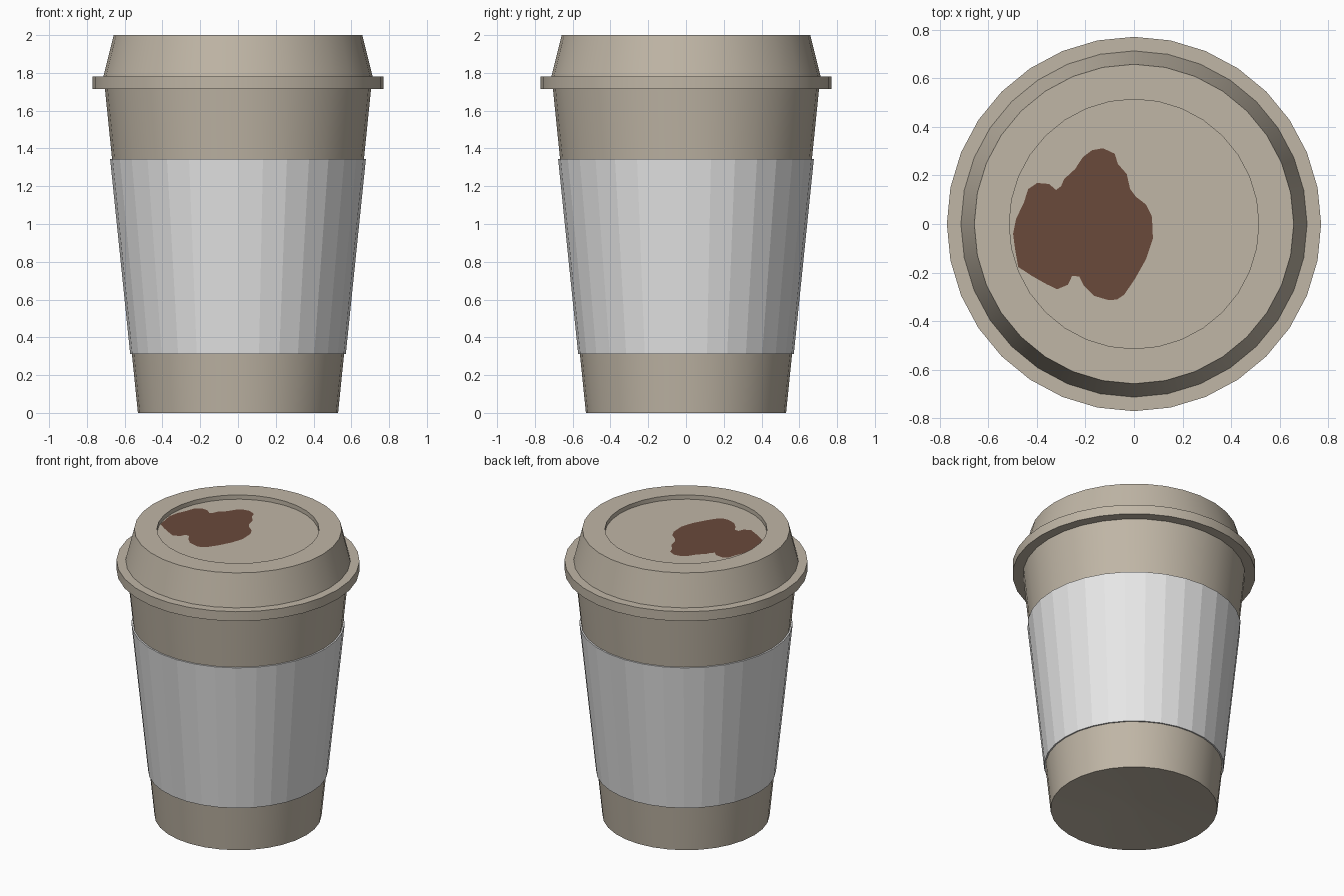
import bpy, bmesh, math

if "Cube" in bpy.data.objects:
    bpy.data.objects.remove(bpy.data.objects["Cube"])

SIDES = 32


def material(name, rgb):
    m = bpy.data.materials.new(name)
    m.diffuse_color = (*rgb, 1.0)
    m.use_nodes = True
    m.node_tree.nodes["Principled BSDF"].inputs["Base Color"].default_value = m.diffuse_color
    return m


beige = material("beige_card", (0.527, 0.468, 0.381))
pale = material("pale_grey_sleeve", (0.80, 0.80, 0.80))
brown = material("coffee_brown", (0.144, 0.067, 0.044))


def finish(bm, name, mat, smooth):
    me = bpy.data.meshes.new(name)
    bm.to_mesh(me)
    bm.free()
    me.materials.append(mat)
    ob = bpy.data.objects.new(name, me)
    bpy.context.collection.objects.link(ob)
    if smooth:
        bpy.ops.object.select_all(action='DESELECT')
        ob.select_set(True)
        bpy.context.view_layer.objects.active = ob
        bpy.ops.object.shade_smooth_by_angle(angle=math.radians(30))
    return ob


def lathe(name, profile, mat, smooth=True, loop=False):
    """Spin (radius, z) points round z; open profiles get capped ends."""
    bm = bmesh.new()
    rings = []
    for r, z in profile:
        rings.append([bm.verts.new((r * math.cos(2 * math.pi * i / SIDES),
                                    r * math.sin(2 * math.pi * i / SIDES), z))
                      for i in range(SIDES)])
    pairs = list(zip(rings, rings[1:]))
    if loop:
        pairs.append((rings[-1], rings[0]))
    else:
        bm.faces.new(rings[0])
        bm.faces.new(rings[-1])
    for a, b in pairs:
        for i in range(SIDES):
            j = (i + 1) % SIDES
            bm.faces.new((a[i], a[j], b[j], b[i]))
    bmesh.ops.recalc_face_normals(bm, faces=bm.faces)
    return finish(bm, name, mat, smooth)


# tapered cup with slightly hollow base
lathe("cup_body", [(0.088, 0.03), (0.53, 0.0), (0.706, 1.73)], beige)

# faceted grip sleeve
lathe("sleeve", [(0.571, 0.313), (0.677, 1.344), (0.660, 1.344), (0.555, 0.313)],
      pale, smooth=False, loop=True)

# lid with flange and sunken top
FLOOR = 1.97
lathe("lid", [(0.69, 1.715), (0.771, 1.715), (0.771, 1.781), (0.713, 1.781),
              (0.658, 2.0), (0.514, 2.0), (0.514, FLOOR)], beige)

# coffee spill lying on the sunken top
outline = [(-.128, .312), (-.08, .29), (-.066, .247), (-.03, .206), (-.016, .144),
           (.008, .112), (.05, .08), (.074, .03), (.078, -.06), (.05, -.144),
           (.004, -.226), (-.041, -.292), (-.07, -.311), (-.103, -.314), (-.165, -.296),
           (-.206, -.255), (-.226, -.216), (-.255, -.214), (-.272, -.25),
           (-.317, -.269), (-.362, -.247), (-.42, -.214), (-.477, -.177),
           (-.49, -.103), (-.498, -.041), (-.486, .02), (-.453, .09), (-.436, .144),
           (-.399, .169), (-.35, .165), (-.321, .14), (-.3, .156), (-.288, .185),
           (-.243, .226), (-.21, .276), (-.173, .304)]
bm = bmesh.new()
face = bm.faces.new([bm.verts.new((x, y, FLOOR + 0.004)) for x, y in outline])
face.normal_update()
if face.normal.z < 0:
    face.normal_flip()
finish(bm, "coffee_spill", brown, False)
